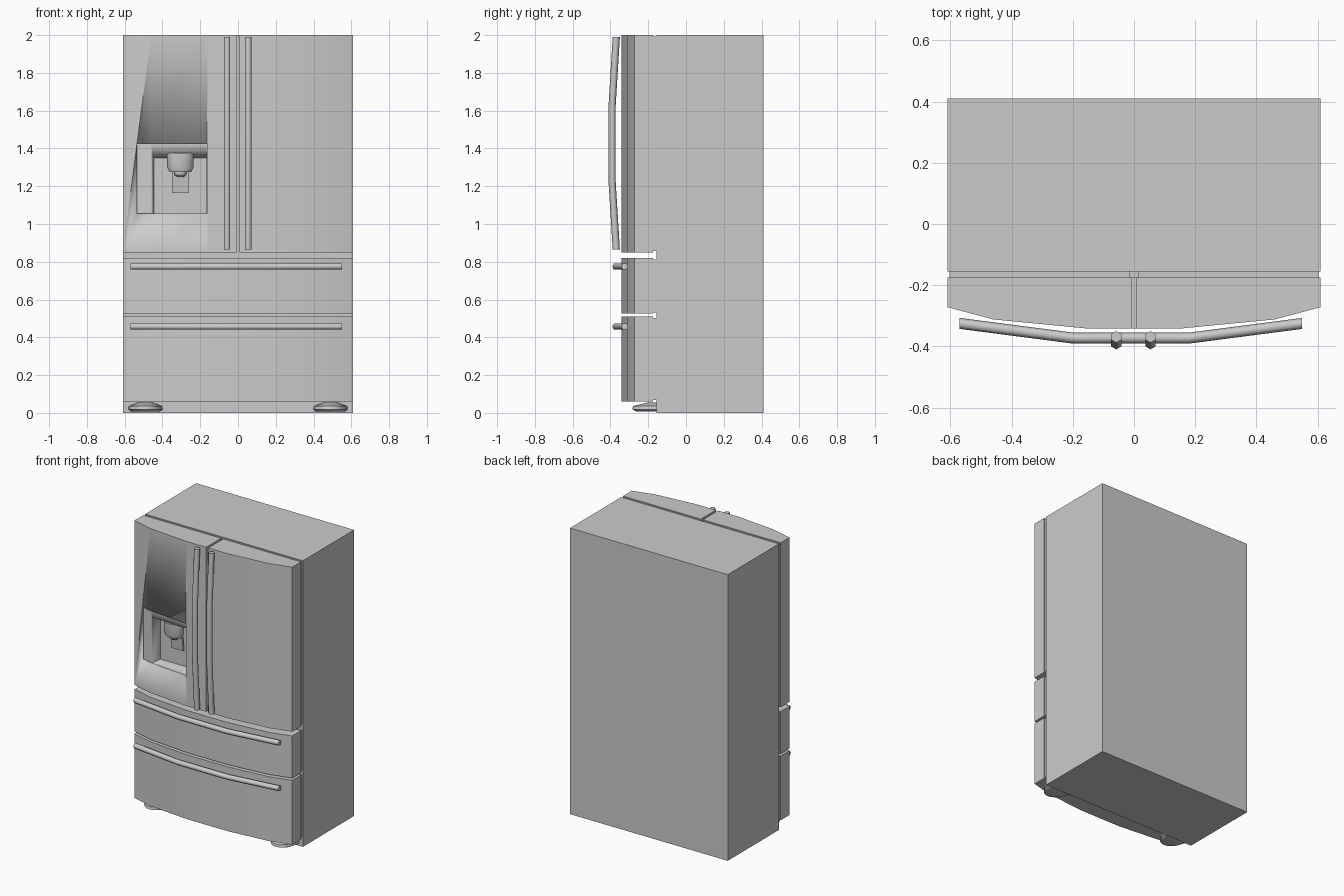
import bpy, bmesh, math

if "Cube" in bpy.data.objects:
    bpy.data.objects.remove(bpy.data.objects["Cube"])


def make(name, verts, faces, angle=30):
    me = bpy.data.meshes.new(name)
    me.from_pydata(verts, [], faces)
    bm = bmesh.new()
    bm.from_mesh(me)
    bmesh.ops.recalc_face_normals(bm, faces=bm.faces)
    bm.to_mesh(me)
    bm.free()
    ob = bpy.data.objects.new(name, me)
    bpy.context.collection.objects.link(ob)
    bpy.ops.object.select_all(action='DESELECT')
    bpy.context.view_layer.objects.active = ob
    ob.select_set(True)
    bpy.ops.object.shade_smooth_by_angle(angle=math.radians(angle))
    return ob


def loft(name, rings, angle=30):
    """Skin a list of equal-length rings and cap both ends."""
    n = len(rings[0])
    faces = [[i * n + k, i * n + (k + 1) % n, (i + 1) * n + (k + 1) % n, (i + 1) * n + k]
             for i in range(len(rings) - 1) for k in range(n)]
    faces += [list(range(n)), [(len(rings) - 1) * n + k for k in range(n)]]
    return make(name, [v for r in rings for v in r], faces, angle)


def prism(name, outline, z0, z1):
    return loft(name, [[(x, y, z) for x, y in outline] for z in (z0, z1)])


def box(name, x0, x1, y0, y1, z0, z1):
    return prism(name, [(x0, y0), (x1, y0), (x1, y1), (x0, y1)], z0, z1)


def cut(ob, cutter):
    mod = ob.modifiers.new("cut", 'BOOLEAN')
    mod.operation, mod.solver, mod.object = 'DIFFERENCE', 'EXACT', cutter
    cutter.hide_render = True
    bpy.ops.object.select_all(action='DESELECT')
    bpy.context.view_layer.objects.active = ob
    ob.select_set(True)
    bpy.ops.object.modifier_apply(modifier=mod.name)
    bpy.data.objects.remove(cutter)


def handle(name, path, r, place):
    """Six-sided bar; path is (along, y), place maps (along, across, y) to xyz."""
    return loft(name, [[place(a, r * math.sin(k * math.pi / 3), y + r * math.cos(k * math.pi / 3))
                        for k in range(6)] for a, y in path], 65)


def ellipse_rings(cx, cy, levels, n, ratio, start=0, sweep=2 * math.pi, closed=True):
    steps = n if closed else n - 1
    return [[(cx + r * math.cos(start + sweep * k / steps),
              cy + r * ratio * math.sin(start + sweep * k / steps), z) for k in range(n)]
            for r, z in levels]


# Cabinet
box("cabinet", -0.61, 0.61, -0.155, 0.41, 0, 2)

# Bowed door and drawer fronts with their seals
BACK, GAP = -0.175, 0.008
bow = [(0.61, -0.272), (0.46, -0.312), (0.16, -0.341)]
right = [(GAP, BACK), (0.61, BACK)] + bow + [(GAP, -0.341)]
full = [(-0.61, BACK), (0.61, BACK)] + bow + [(-x, y) for x, y in reversed(bow)]
left_door = prism("left_door", [(-x, y) for x, y in right], 0.85, 2)
prism("right_door", right, 0.85, 2)
for s, side in ((-1, "left"), (1, "right")):
    box(side + "_door_seal", *sorted((s * 0.015, s * 0.603)), BACK, -0.155, 0.857, 1.993)
for name, z0, z1 in (("upper_drawer", 0.525, 0.82), ("lower_drawer", 0.06, 0.51)):
    prism(name, full, z0, z1)
    box(name + "_seal", -0.603, 0.603, BACK, -0.155, z0 + 0.007, z1 - 0.007)

# Dispenser recess: shallow panel, then a deeper niche
cut(left_door, prism("panel_cutter", [(-0.535, -0.5), (-0.165, -0.5), (-0.165, -0.329),
                                     (-0.46, -0.3), (-0.535, -0.281)], 1.055, 1.425))
niche = [[(-0.455 + dx, y, 1.056), (-0.166, y, 1.056), (-0.166, y, zt), (-0.455 + dx, y, zt)]
         for y, dx, zt in ((-0.36, -0.006, 1.395), (-0.22, 0.01, 1.35))]
cut(left_door, loft("niche_cutter", niche))

# Dispenser spout and lever
loft("spout_housing", ellipse_rings(-0.305, -0.27, [(0.071, 1.375), (0.07, 1.3), (0.058, 1.275)], 20, 0.7))
loft("spout_tip", ellipse_rings(-0.305, -0.265, [(0.032, 1.276), (0.03, 1.26), (0.016, 1.248)], 16, 0.8))
loft("dispenser_lever", [[(-0.35, y, z), (-0.26, y, z), (-0.26, y + 0.012, z), (-0.35, y + 0.012, z)]
                         for y, z in ((-0.234, 1.165), (-0.25, 1.29))])

# Door handles
for name, x in (("left_door_handle", -0.058), ("right_door_handle", 0.054)):
    handle(name, [(0.865, -0.369), (1.22, -0.391), (1.63, -0.391), (1.99, -0.369)], 0.019,
           lambda a, c, y, x=x: (x + c, y, a))

# Drawer handles
for name, z in (("upper_drawer_handle", 0.775), ("lower_drawer_handle", 0.457)):
    handle(name, [(-0.57, -0.325), (-0.2, -0.373), (0.18, -0.373), (0.55, -0.325)], 0.018,
           lambda a, c, y, z=z: (a, y, z + c))

# Front feet
for s, side in ((-1, "left"), (1, "right")):
    loft(side + "_foot", ellipse_rings(s * 0.49, -0.155, [(0.075, 0.008), (0.09, 0.018), (0.088, 0.036), (0.035, 0.055)],
                                       13, 1.43, math.pi, math.pi, False))
